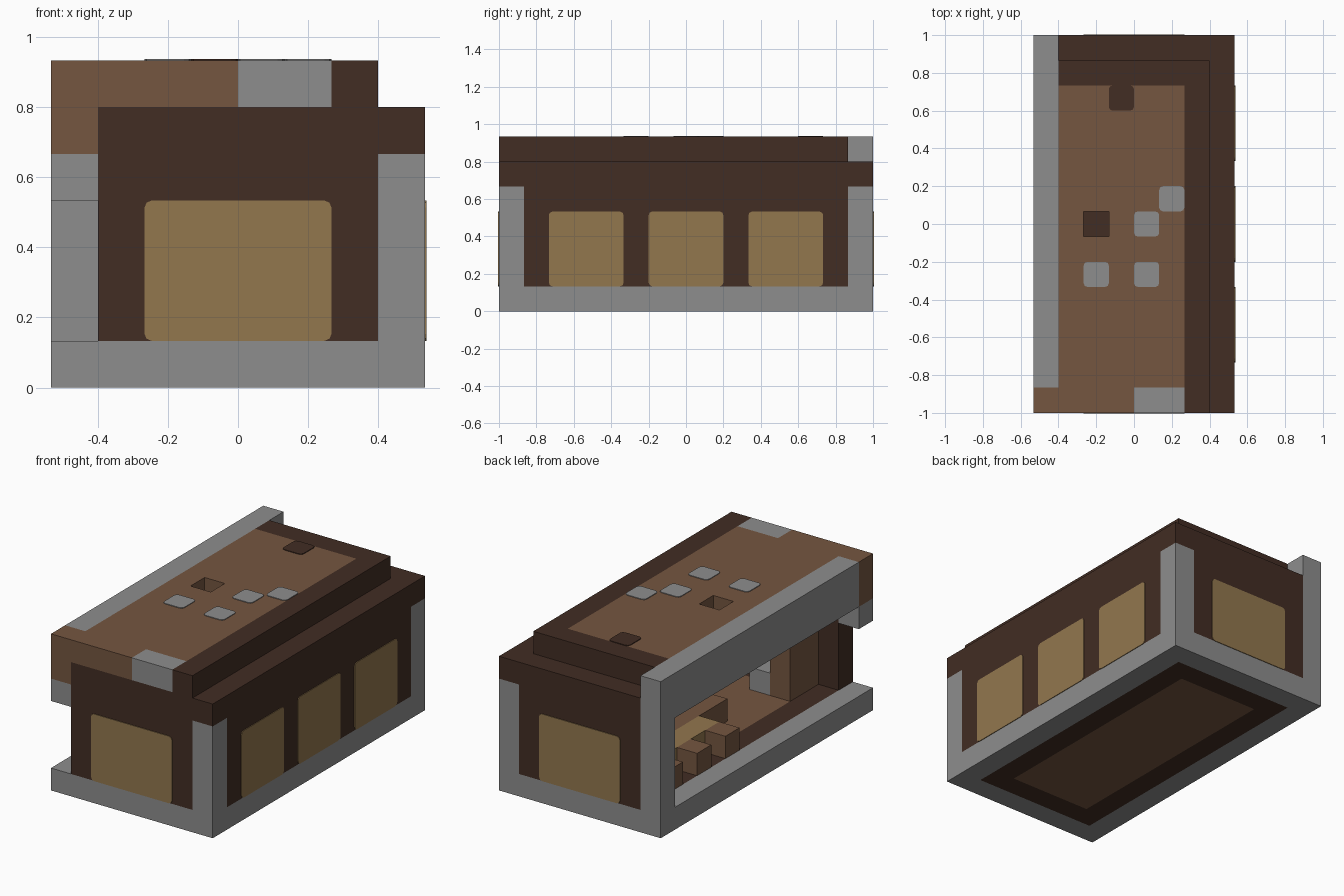
import bpy
import bmesh
from mathutils import Vector

if "Cube" in bpy.data.objects:
    bpy.data.objects.remove(bpy.data.objects["Cube"])

U = 2 / 15          # one building block
T = 0.03            # painted plate thickness, in blocks


def material(name, r, g, b):
    m = bpy.data.materials.new(name)
    m.use_nodes = True
    m.diffuse_color = (r, g, b, 1)
    m.node_tree.nodes["Principled BSDF"].inputs["Base Color"].default_value = (r, g, b, 1)
    return m


STONE = material("grey stone", 0.27, 0.27, 0.27)
BROWN = material("mid brown wood", 0.178, 0.093, 0.051)
DARK = material("dark brown wood", 0.054, 0.026, 0.017)
TAN = material("tan panel", 0.288, 0.184, 0.076)


def box(name, mat, x, y, z, round_axis=None):
    """Box from block ranges; optionally rounds the edges along one axis."""
    bm = bmesh.new()
    bmesh.ops.create_cube(bm, size=1)
    origin = Vector((4, 7.5, 0))
    mid = Vector([(r[0] + r[1]) / 2 for r in (x, y, z)]) - origin
    for v in bm.verts:
        v.co = Vector([c * (r[1] - r[0]) for c, r in zip(v.co, (x, y, z))]) + mid
        v.co *= U
    if round_axis is not None:
        edges = [e for e in bm.edges
                 if abs((e.verts[0].co - e.verts[1].co).normalized()[round_axis]) > 0.9]
        bmesh.ops.bevel(bm, geom=edges, offset=0.02, segments=2, profile=0.5, affect='EDGES')
    mesh = bpy.data.meshes.new(name)
    bm.to_mesh(mesh)
    bm.free()
    mesh.materials.append(mat)
    ob = bpy.data.objects.new(name, mesh)
    bpy.context.collection.objects.link(ob)
    return ob


def frame(name, mat, x, y, hx, hy, z):
    """Four boxes around a rectangular opening."""
    box(name + "_front", mat, x, (y[0], hy[0]), z)
    box(name + "_back", mat, x, (hy[1], y[1]), z)
    box(name + "_left", mat, (hx[1], x[1]), hy, z)
    box(name + "_right", mat, (x[0], hx[0]), hy, z)


# Base slab and floor
frame("base_rim", STONE, (0, 8), (0, 15), (1, 7), (1, 14), (0, 1))
frame("floor_border", DARK, (1, 7), (1, 14), (2, 6), (2, 13), (0, 1))
box("floor", BROWN, (2, 6), (2, 13), (0, 1))

# Stone posts
box("front_left_post", STONE, (7, 8), (0, 1), (1, 5))
box("back_left_post", STONE, (7, 8), (14, 15), (1, 5))
box("back_right_post", STONE, (0, 1), (14, 15), (1, 7))
box("front_right_bracket", STONE, (0, 1), (0, 1), (4, 5))

# Walls and the beam that runs over them
box("front_wall", DARK, (1, 7), (0, 1), (1, 5))
box("back_wall", DARK, (1, 7), (14, 15), (1, 5))
box("left_wall", DARK, (7, 8), (1, 14), (1, 5))
box("front_beam", DARK, (1, 8), (0, 1), (5, 6))
box("back_beam", DARK, (1, 8), (14, 15), (5, 6))
box("left_beam", DARK, (7, 8), (1, 14), (5, 6))

# Tan wall panels
box("front_panel", TAN, (2, 6), (-T, 0), (1, 4), 1)
box("back_panel", TAN, (2, 6), (15, 15 + T), (1, 4), 1)
for i in range(3):
    start = 2 + 4 * i
    box(f"left_panel_{i}", TAN, (8, 8 + T), (start, start + 3), (1, 4), 0)

# Roof with a small square well
frame("roof", BROWN, (1, 6), (1, 13), (2, 3), (7, 8), (6, 7))
box("well_bottom", DARK, (2, 3), (7, 8), (5, 6))
box("roof_left_edge", DARK, (6, 7), (0, 14), (6, 7))
box("roof_back_edge", DARK, (1, 6), (13, 14), (6, 7))
box("ceiling_left_edge", DARK, (6, 7), (1, 14), (5, 6))
box("ceiling_back_edge", DARK, (1, 6), (13, 14), (5, 6))
box("roof_front_edge", BROWN, (1, 4), (0, 1), (6, 7))
box("roof_front_corner", BROWN, (0, 1), (0, 1), (5, 7))
box("roof_front_stone", STONE, (4, 6), (0, 1), (6, 7))
box("right_rail", STONE, (0, 1), (1, 14), (5, 7))

# Patches on the roof
box("roof_notch", DARK, (3, 4), (12, 13), (7, 7 + T), 2)
for i, (px, py) in enumerate([(2, 5), (4, 5), (4, 7), (5, 8)]):
    box(f"roof_stone_{i}", STONE, (px, px + 1), (py, py + 1), (7, 7 + T), 2)

# Furniture inside
box("cabinet", BROWN, (2, 3), (1, 3), (1, 6))
box("stone_stove", STONE, (3, 4), (1, 3), (1, 2))
box("table", TAN, (2, 3), (8, 13), (1, 2))
box("bench", BROWN, (3, 4), (6, 13), (1, 2))
for i in range(3):
    start = 8 + 2 * i
    box(f"stool_{i}", BROWN, (1, 2), (start, start + 1), (1, 2))
